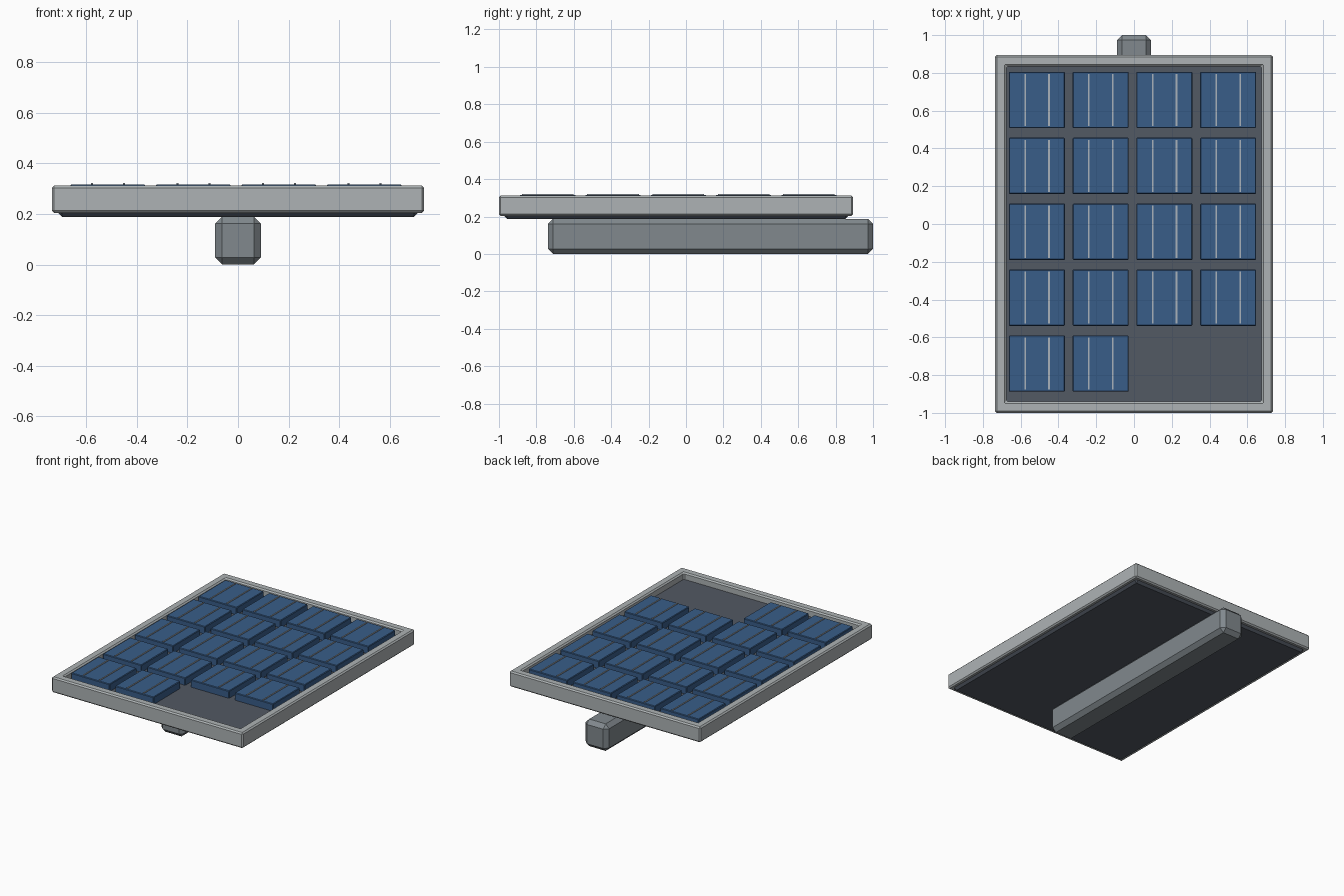
import bpy, bmesh

if "Cube" in bpy.data.objects:
    bpy.data.objects.remove(bpy.data.objects["Cube"])


def material(name, rgb):
    m = bpy.data.materials.new(name)
    m.diffuse_color = (*rgb, 1)
    m.use_nodes = True
    m.node_tree.nodes["Principled BSDF"].inputs["Base Color"].default_value = m.diffuse_color
    return m


def finish(name, bm, mat, bevel):
    bmesh.ops.recalc_face_normals(bm, faces=bm.faces)
    if bevel:
        bmesh.ops.bevel(bm, geom=bm.edges[:], offset=bevel, segments=1,
                        affect='EDGES', clamp_overlap=True)
    me = bpy.data.meshes.new(name)
    bm.to_mesh(me)
    bm.free()
    me.materials.append(mat)
    ob = bpy.data.objects.new(name, me)
    bpy.context.collection.objects.link(ob)
    return ob


def add_box(bm, x0, x1, y0, y1, z0, z1):
    vs = bmesh.ops.create_cube(bm, size=1)['verts']
    for v in vs:
        v.co = (x1 if v.co.x > 0 else x0,
                y1 if v.co.y > 0 else y0,
                z1 if v.co.z > 0 else z0)


def box(name, dims, mat, bevel):
    bm = bmesh.new()
    add_box(bm, *dims)
    return finish(name, bm, mat, bevel)


FRAME = material("light_metal", (0.42, 0.45, 0.46))
BEAM = material("grey_metal", (0.22, 0.25, 0.27))
PLATE = material("dark_backing", (0.085, 0.10, 0.125))
CELL = material("cell_blue", (0.04, 0.11, 0.25))
BAR = material("bar_metal", (0.40, 0.45, 0.50))

# support beam under the panel
box("support_beam", (-0.09, 0.09, -0.737, 1.0, 0.0, 0.188), BEAM, 0.027)

# backing plate
box("backing_plate", (-0.712, 0.712, -0.975, 0.87, 0.188, 0.265), PLATE, 0.017)

# rectangular rim: four profile corners swept round the panel
bm = bmesh.new()
CY = -0.053
corners = [(-1, -1), (1, -1), (1, 1), (-1, 1)]
profile = [(0.735, 0.947, 0.204), (0.735, 0.947, 0.312),
           (0.676, 0.888, 0.312), (0.676, 0.888, 0.204)]
rings = [[bm.verts.new((sx * hx, CY + sy * hy, z)) for sx, sy in corners]
         for hx, hy, z in profile]
for i in range(4):
    a, b = rings[i], rings[(i + 1) % 4]
    for j in range(4):
        k = (j + 1) % 4
        bm.faces.new((a[j], a[k], b[k], b[j]))
bmesh.ops.recalc_face_normals(bm, faces=bm.faces)
# bevel the real edges, leaving the flat mitre lines alone
sharp = [e for e in bm.edges if e.calc_face_angle(0) > 0.5]
bmesh.ops.bevel(bm, geom=sharp, offset=0.009, segments=1, affect='EDGES')
finish("panel_frame", bm, FRAME, 0)

# solar cells with two conductor strips each; the last row is half filled
for row in range(5):
    for col in range(4 if row < 4 else 2):
        cx = -0.514 + col * 0.3375
        cy = 0.657 - row * 0.349
        tag = f"{row + 1}_{col + 1}"
        box("solar_cell_" + tag,
            (cx - 0.148, cx + 0.148, cy - 0.149, cy + 0.149, 0.255, 0.316),
            CELL, 0.004)
        bm = bmesh.new()
        for dx in (-0.062, 0.064):
            add_box(bm, cx + dx - 0.004, cx + dx + 0.004,
                    cy - 0.138, cy + 0.138, 0.31, 0.321)
        finish("conductor_strips_" + tag, bm, BAR, 0)
